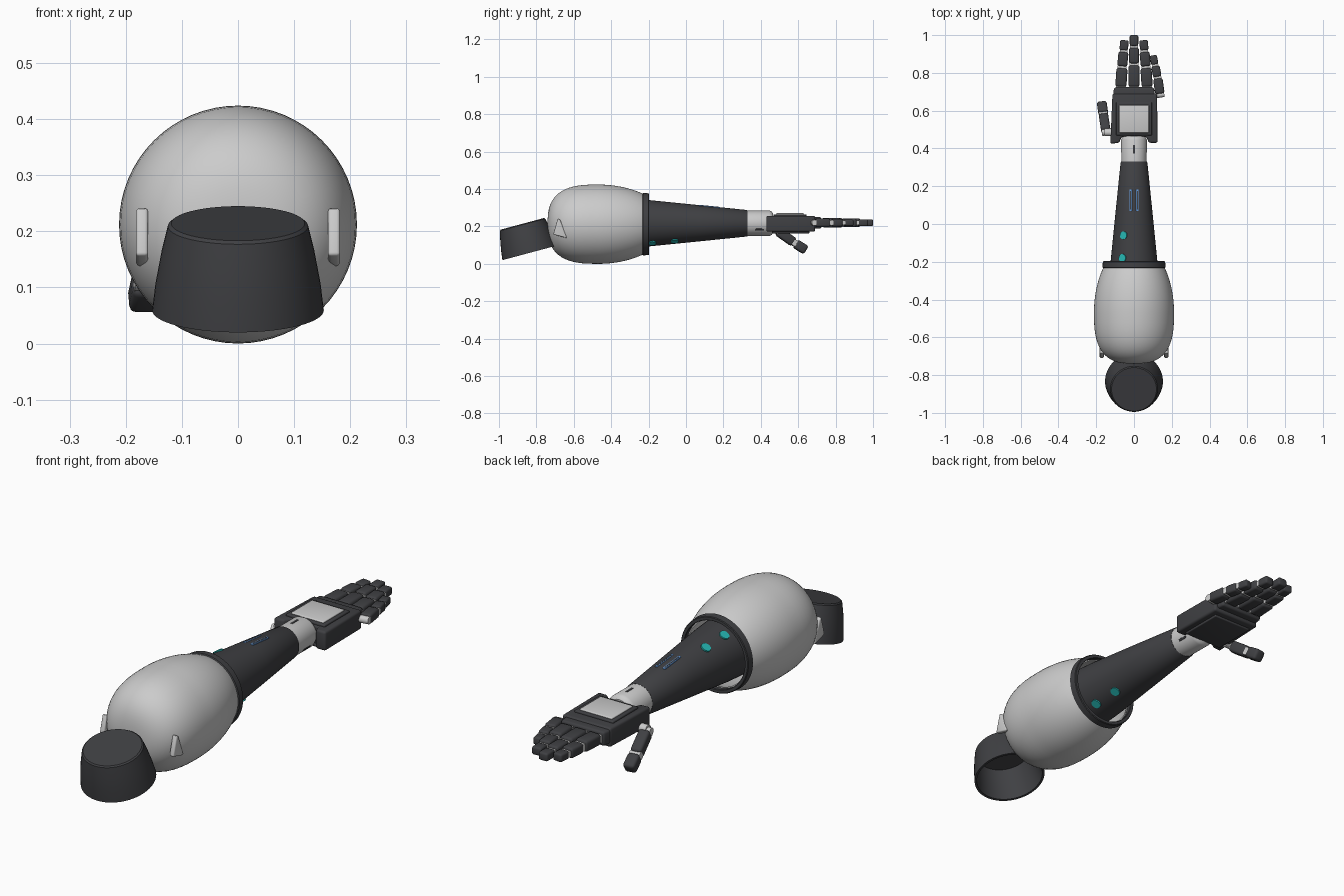
import bpy, bmesh, math
from mathutils import Vector, Matrix

if "Cube" in bpy.data.objects:
    bpy.data.objects.remove(bpy.data.objects["Cube"])

def mat(name, rgb):
    m = bpy.data.materials.new(name)
    m.diffuse_color = (*rgb, 1)
    m.use_nodes = True
    m.node_tree.nodes["Principled BSDF"].inputs["Base Color"].default_value = m.diffuse_color
    return m

DARK = mat("dark_grey", (0.05, 0.051, 0.056))
TEAL = mat("teal", (0.02, 0.5, 0.48))
BLUE = mat("blue", (0.12, 0.3, 0.65))
CZ = 0.212                      # height of the arm axis
ALONG_Y = (-math.pi / 2, 0, 0)

def finish(bm, name, m=None, matrix=Matrix()):
    bmesh.ops.recalc_face_normals(bm, faces=bm.faces)
    me = bpy.data.meshes.new(name)
    bm.to_mesh(me)
    bm.free()
    ob = bpy.data.objects.new(name, me)
    bpy.context.collection.objects.link(ob)
    ob.matrix_world = matrix
    if m:
        me.materials.append(m)
    return ob

def lathe(name, profile, loc, rot=ALONG_Y, m=None, n=64, loop=False):
    """Spin (radius, height) points round local z; loop closes the section."""
    bm = bmesh.new()
    rings = []
    for r, h in profile:
        if r < 1e-5:
            rings.append([bm.verts.new((0, 0, h))] * n)
        else:
            rings.append([bm.verts.new((r * math.cos(2 * math.pi * i / n),
                                        r * math.sin(2 * math.pi * i / n), h)) for i in range(n)])
    pairs = list(zip(rings, rings[1:])) + ([(rings[-1], rings[0])] if loop else [])
    for a, b in pairs:
        for i in range(n):
            j = (i + 1) % n
            vs = list(dict.fromkeys((a[i], a[j], b[j], b[i])))
            if len(vs) > 2:
                bm.faces.new(vs)
    ob = finish(bm, name, m)
    ob.location, ob.rotation_euler = loc, rot
    return ob

def box(name, size, matrix, m=None, bevel=0.006):
    bm = bmesh.new()
    bmesh.ops.create_cube(bm, size=1)
    bmesh.ops.scale(bm, vec=size, verts=bm.verts)
    bmesh.ops.bevel(bm, geom=bm.edges[:], offset=bevel, segments=3, profile=0.5, affect='EDGES')
    return finish(bm, name, m, matrix)

def prism(name, outline, z0, z1, m=None, bevel=0.008, matrix=Matrix()):
    bm = bmesh.new()
    f = bm.faces.new([bm.verts.new((x, y, z0)) for x, y in outline])
    top = bmesh.ops.extrude_face_region(bm, geom=[f])
    bmesh.ops.translate(bm, vec=(0, 0, z1 - z0),
                        verts=[v for v in top["geom"] if isinstance(v, bmesh.types.BMVert)])
    bmesh.ops.bevel(bm, geom=bm.edges[:], offset=bevel, segments=3, profile=0.5, affect='EDGES')
    return finish(bm, name, m, matrix)

def cylinder(name, r, length, matrix, m=None):
    bm = bmesh.new()
    bmesh.ops.create_cone(bm, cap_ends=True, segments=24, radius1=r, radius2=r, depth=length)
    return finish(bm, name, m, matrix)

def digit(name, pts, widths, thick):
    """Chain of rounded dark segments with a light hinge pin at each start."""
    pts = [Vector(p) for p in pts]
    for i, (a, b) in enumerate(zip(pts, pts[1:])):
        d = b - a
        frame = Matrix.Translation((a + b) / 2) @ d.to_track_quat('Y', 'Z').to_matrix().to_4x4()
        w, t = widths[i], thick[i]
        box(f"{name}_segment_{i + 1}", (w, d.length - 0.01, t), frame, DARK, t * 0.24)
        pin = frame @ Matrix.Translation((0, -d.length / 2, 0)) @ Matrix.Rotation(math.pi / 2, 4, 'Y')
        cylinder(f"{name}_hinge_{i + 1}", t * 0.36, w * 0.9, pin)

# Shoulder cup: tilted hollow cone, open underneath
lathe("shoulder_cup", [(0, 0), (0.119, 0), (0.125, -0.005), (0.136, -0.05), (0.147, -0.11),
                       (0.153, -0.16), (0.143, -0.16), (0.127, -0.05), (0.117, -0.012), (0, -0.012)],
      (0, -0.875, 0.214), (math.radians(15), 0, 0), DARK)

# Upper arm shell: blunt back half, elliptical front half, thin wall
def shell_profile(r, back, front, stop):
    pts = []
    for i in range(17):
        t = math.pi / 2 * (1 - i / 16)
        pts.append((r * max(math.cos(t), 0) ** (2 / 2.8) if i else 0,
                    -0.47 - back * math.sin(t) ** (2 / 2.8)))
    for i in range(1, 11):
        u = (stop + 0.47) * i / 10
        pts.append((r * math.sqrt(1 - (u / front) ** 2), -0.47 + u))
    return pts

lathe("arm_shell", shell_profile(0.212, 0.27, 0.372, -0.22)
      + shell_profile(0.2, 0.258, 0.36, -0.22)[::-1], (0, 0, CZ))
lathe("shell_rim", [(0.162, -0.233), (0.167, -0.229), (0.165, -0.2), (0.162, -0.197),
                    (0.15, -0.197), (0.148, -0.2), (0.15, -0.233)], (0, 0, CZ), m=DARK, loop=True)

# Side fins on the shell
fin_frame = Matrix(((0, 0, 1, 0), (1, 0, 0, 0), (0, 1, 0, 0), (0, 0, 0, 1)))
for side, x in (("left", -0.171), ("right", 0.171)):
    prism(f"{side}_fin", [(-0.71, 0.157), (-0.636, 0.137), (-0.672, 0.235), (-0.686, 0.243)],
          x - 0.011, x + 0.011, bevel=0.006, matrix=fin_frame)

# Forearm and wrist
lathe("forearm", [(0, -0.32), (0.132, -0.32), (0.124, -0.2), (0.097, 0.07), (0.071, 0.325),
                  (0.068, 0.33), (0, 0.33)], (0, 0, 0.217), m=DARK)
lathe("wrist", [(0, 0.31), (0.067, 0.31), (0.068, 0.445), (0.063, 0.458), (0.052, 0.466), (0, 0.466)],
      (0, 0, 0.217))

def radial(angle, y, r):
    """Frame on the arm surface: local z points outwards, local y along the arm."""
    return (Matrix.Translation((0, y, 0.217)) @ Matrix.Rotation(math.radians(90 - angle), 4, 'Y')
            @ Matrix.Translation((0, 0, r)))

for i, a in enumerate((90, 210, 330)):
    box(f"wrist_slot_{i + 1}", (0.01, 0.046, 0.01), radial(a, 0.395, 0.0645), DARK, 0.002)
for i, (a, y) in enumerate([(a, y) for a in (120, -60) for y in (-0.06, -0.18)]):
    cylinder(f"indicator_{i + 1}", 0.021, 0.012, radial(a, y, 0.12 - 0.1 * (y + 0.18)), TEAL)
tilt = Matrix.Rotation(-math.atan(0.1), 4, 'X')
for i, x in enumerate((-0.018, 0.018)):
    slot = Matrix.Translation((x, 0.125, 0.217 + 0.089)) @ tilt
    box(f"light_frame_{i + 1}", (0.014, 0.115, 0.006), slot, BLUE, 0.002)
    box(f"light_core_{i + 1}", (0.007, 0.1, 0.008), slot, DARK, 0.002)

# Hand: notched palm, knuckle bar, light back plate, pad underneath
prism("palm", [(-0.125, 0.425), (-0.078, 0.43), (-0.066, 0.462), (0.066, 0.462), (0.078, 0.43),
               (0.125, 0.43), (0.122, 0.69), (-0.114, 0.69)], 0.172, 0.257, DARK, 0.01)
prism("knuckle_bar", [(-0.114, 0.66), (0.114, 0.66), (0.105, 0.724), (-0.105, 0.724)],
      0.188, 0.25, DARK, 0.01)
at = Matrix.Translation
box("back_plate_frame", (0.19, 0.175, 0.016), at((0, 0.556, 0.257)), DARK, 0.004)
box("back_plate", (0.158, 0.146, 0.018), at((0, 0.556, 0.262)), None, 0.004)
box("palm_pad", (0.19, 0.2, 0.014), at((0, 0.56, 0.17)), DARK, 0.004)

# Fingers (index and ring mirror each other), little finger and thumb
FZ, W, T = 0.22, (0.059, 0.053, 0.045), (0.05, 0.045, 0.036)
for name, s in (("index_finger", -1), ("ring_finger", 1)):
    digit(name, [(s * 0.07, 0.722, FZ), (s * 0.063, 0.83, FZ), (s * 0.055, 0.915, FZ), (s * 0.05, 0.978, FZ)], W, T)
digit("middle_finger", [(0, 0.722, FZ), (0, 0.845, FZ), (0, 0.938, FZ), (0, 1.005, FZ)], W, T)
digit("little_finger", [(0.138, 0.685, FZ), (0.125, 0.775, FZ), (0.112, 0.84, FZ), (0.1, 0.898, FZ)],
      (0.05, 0.045, 0.038), (0.044, 0.04, 0.034))
digit("thumb", [(-0.148, 0.487, 0.178), (-0.162, 0.58, 0.112), (-0.171, 0.645, 0.07)],
      (0.05, 0.052), (0.05, 0.05))
cylinder("thumb_mount", 0.02, 0.05, at((-0.13, 0.485, 0.185)) @ Matrix.Rotation(math.pi / 2, 4, 'Y'))

# Smooth shading with sharp edges kept
bpy.ops.object.select_all(action='SELECT')
bpy.context.view_layer.objects.active = bpy.data.objects["arm_shell"]
bpy.ops.object.shade_smooth_by_angle(angle=math.radians(35))
